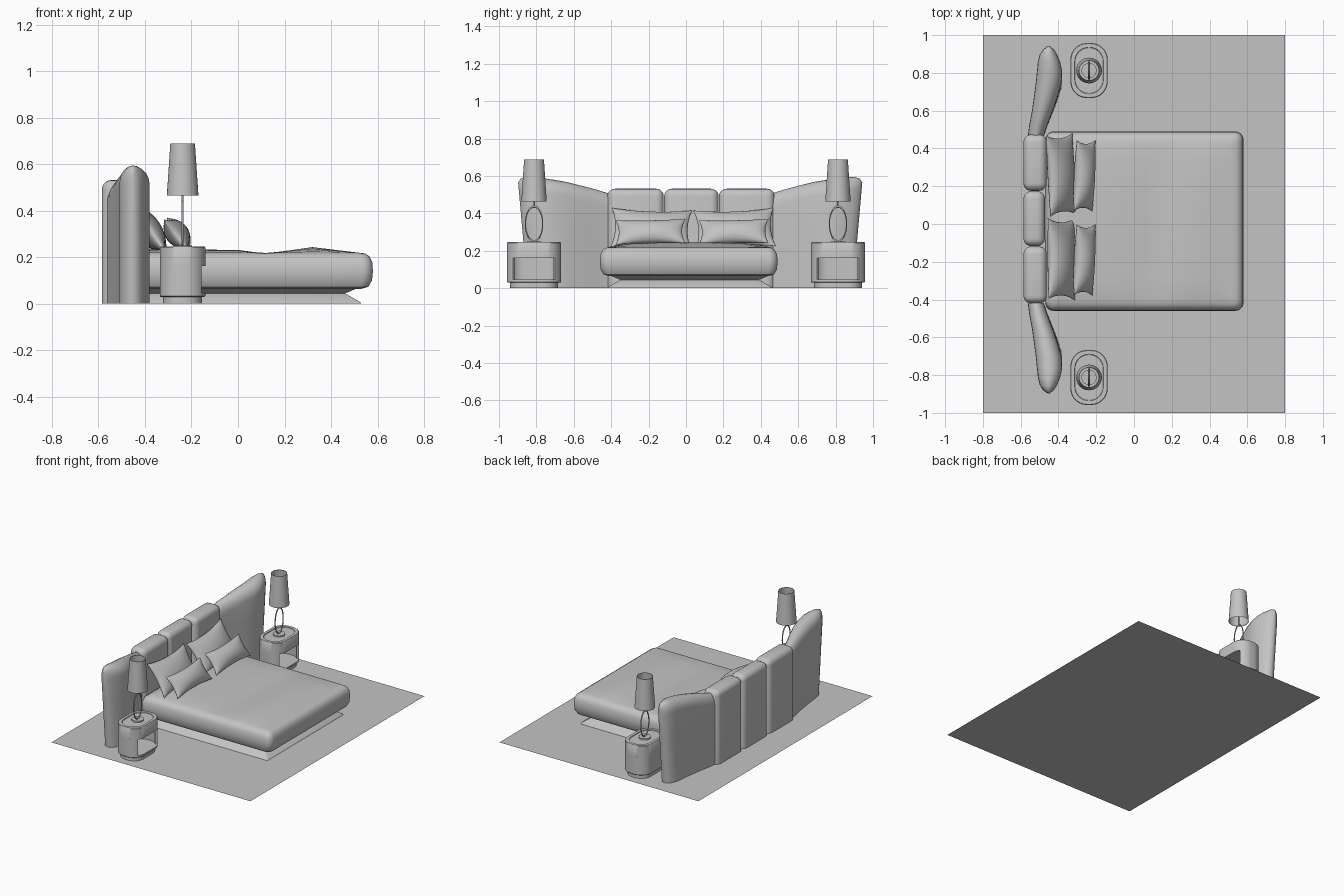
import bpy, bmesh, math
from mathutils import Vector, Matrix

if "Cube" in bpy.data.objects:
    bpy.data.objects.remove(bpy.data.objects["Cube"])

grey = bpy.data.materials.new("warm_grey")
grey.diffuse_color = (0.55, 0.55, 0.55, 1)
grey.use_nodes = True
grey.node_tree.nodes["Principled BSDF"].inputs["Base Color"].default_value = grey.diffuse_color


def finish(bm, name, angle=40):
    bmesh.ops.recalc_face_normals(bm, faces=bm.faces)
    me = bpy.data.meshes.new(name)
    bm.to_mesh(me)
    bm.free()
    ob = bpy.data.objects.new(name, me)
    bpy.context.collection.objects.link(ob)
    me.materials.append(grey)
    bpy.ops.object.select_all(action='DESELECT')
    ob.select_set(True)
    bpy.context.view_layer.objects.active = ob
    bpy.ops.object.shade_smooth_by_angle(angle=math.radians(angle))
    return ob


def rounded_rect(hx, hy, r, n=8):
    pts = []
    for k, (sx, sy) in enumerate([(1, 1), (-1, 1), (-1, -1), (1, -1)]):
        for i in range(n + 1):
            a = math.pi / 2 * (k + i / n)
            pts.append((sx * (hx - r) + r * math.cos(a), sy * (hy - r) + r * math.sin(a)))
    return pts


def loft(loops, caps=True):
    """Skin a list of equally long closed loops of 3D points."""
    bm = bmesh.new()
    rings = [[bm.verts.new(p) for p in lp] for lp in loops]
    n = len(rings[0])
    for a, b in zip(rings, rings[1:]):
        for i in range(n):
            bm.faces.new((a[i], a[(i + 1) % n], b[(i + 1) % n], b[i]))
    if caps:
        bm.faces.new(rings[0])
        bm.faces.new(rings[-1])
    return bm


def slab(cx, cy, hx, hy, r, profile, n=8):
    """Rounded rectangle lofted through (inset, z) steps."""
    return loft([[(cx + x, cy + y, z) for x, y in
                  rounded_rect(hx - d, hy - d, max(r - d * 0.5, 0.004), n)] for d, z in profile])


def cut(bm, co, no, clear=False):
    bmesh.ops.bisect_plane(bm, geom=bm.verts[:] + bm.edges[:] + bm.faces[:],
                           plane_co=co, plane_no=no, clear_inner=clear)


def lerp_table(t, table):
    for (a, va), (b, vb) in zip(table, table[1:]):
        if t <= b:
            return va + (vb - va) * max(0, (t - a) / (b - a))
    return table[-1][1]


# floor
bm = bmesh.new()
bmesh.ops.create_grid(bm, x_segments=1, y_segments=1, size=1)
bmesh.ops.scale(bm, vec=(0.8, 1, 1), verts=bm.verts)
finish(bm, "floor")

# bed base with a pinched waist
finish(slab(0.03, 0.02, 0.50, 0.44, 0.012,
            [(0, 0.001), (0.005, 0.008), (0.07, 0.045), (0.01, 0.07)], 3), "bed_base", 25)

# mattress with a gently uneven cover
bm = slab(0.055, 0.015, 0.525, 0.475, 0.045,
          [(0.05, 0.065), (0.02, 0.073), (0.004, 0.1), (0, 0.14), (0.003, 0.18),
           (0.015, 0.205), (0.035, 0.217), (0.06, 0.22)])
for x in (-0.35, -0.2, 0, 0.06, 0.12, 0.22, 0.32, 0.42):
    cut(bm, (x, 0, 0), (1, 0, 0))
for y in (-0.3, -0.15, 0.015, 0.18, 0.33):
    cut(bm, (0, y, 0), (0, 1, 0))
bumps = [(-0.45, 0.016), (0, 0.012), (0.12, -0.004), (0.32, 0.024), (0.52, 0)]
for v in bm.verts:
    if v.co.z > 0.219:
        w = max(0, 1 - (abs(v.co.y - 0.015) / 0.44) ** 4)
        v.co.z += lerp_table(v.co.x, bumps) * w
finish(bm, "mattress")

# three padded headboard panels
for i, (y0, y1, xf) in enumerate([(-0.42, -0.119, -0.462), (-0.117, 0.174, -0.472), (0.176, 0.474, -0.462)]):
    bm = bmesh.new()
    bmesh.ops.create_cube(bm, size=1)
    for v in bm.verts:
        v.co = (-0.585 if v.co.x < 0 else xf, y0 if v.co.y < 0 else y1, -0.1 if v.co.z < 0 else 0.532)
    bmesh.ops.bevel(bm, geom=bm.edges[:], offset=0.04, segments=5, profile=0.5, affect='EDGES')
    cut(bm, (0, 0, 0.001), (0, 0, 1), True)
    bmesh.ops.holes_fill(bm, edges=[e for e in bm.edges if e.is_boundary])
    finish(bm, f"headboard_panel_{i + 1}")

# flared headboard wings: (distance from bed centre, x middle, half thickness, height)
stations = [(0.44, -0.520, 0.042, 0.508), (0.50, -0.507, 0.048, 0.527), (0.58, -0.485, 0.055, 0.548),
            (0.66, -0.466, 0.063, 0.568), (0.73, -0.452, 0.068, 0.580), (0.79, -0.447, 0.067, 0.589),
            (0.84, -0.450, 0.059, 0.595), (0.88, -0.453, 0.046, 0.595), (0.907, -0.453, 0.03, 0.586),
            (0.92, -0.452, 0.01, 0.565)]
for side, label in ((1, "left"), (-1, "right")):
    loops = []
    for d, xc, ht, top in stations:
        arc = [(math.cos(a), math.sin(a)) for a in (math.pi * k / 10 for k in range(11))]
        prof = [(1, 0.001), (1, 0.2), (1, 0.35)] + [(c, top - 0.075 + 0.075 * s) for c, s in arc] \
            + [(-1, 0.35), (-1, 0.2), (-1, 0.001)]
        t = (d - 0.44) / 0.48
        loops.append([(xc + ht * c, 0.0225 + side * (d - 0.05 * t * (1 - z / top)), z) for c, z in prof])
    finish(loft(loops), f"headboard_wing_{label}", 50)


# pillows: pinched outline, swollen middle
def pillow(name, loc, w, h, t, lean, yaw=0.0, roll=0.0, n=14):
    bm = bmesh.new()
    for s in (1, -1):
        grid = []
        for i in range(n + 1):
            row = []
            for j in range(n + 1):
                u, v = (-math.cos(math.pi * k / n) for k in (i, j))
                row.append(bm.verts.new((s * t * ((1 - u * u) * (1 - v * v)) ** 0.55,
                                         w * u * (1 - 0.1 * (1 - v * v)),
                                         h * v * (1 - 0.17 * (1 - u * u)))))
            grid.append(row)
        for i in range(n):
            for j in range(n):
                bm.faces.new((grid[i][j], grid[i + 1][j], grid[i + 1][j + 1], grid[i][j + 1]))
    bmesh.ops.remove_doubles(bm, verts=bm.verts, dist=0.0005)
    bm.transform(Matrix.Translation(loc) @ Matrix.Rotation(yaw, 4, 'Z')
                 @ Matrix.Rotation(-lean, 4, 'Y') @ Matrix.Rotation(roll, 4, 'X'))
    finish(bm, name, 80)


for i, y in enumerate((-0.19, 0.255)):
    sign = 1 if i else -1
    pillow(f"back_pillow_{i + 1}", (-0.385, y + 0.005, 0.32), 0.215, 0.125, 0.055, 0.6, 0.03, sign * 0.04)
    pillow(f"lumbar_pillow_{i + 1}", (-0.262, y, 0.302), 0.188, 0.082, 0.05, 0.65, -0.06, 0.03)

# nightstands and lamps
X = -0.238
for side, label in ((1, "left"), (-1, "right")):
    y = side * 0.8125
    finish(slab(X, y, 0.084, 0.128, 0.075, [(0, 0.001), (0, 0.032)]), f"nightstand_plinth_{label}")
    finish(slab(X, y, 0.098, 0.145, 0.085, [(0.004, 0.03), (0, 0.034), (0, 0.046)]), f"nightstand_shelf_{label}")
    finish(slab(X, y, 0.098, 0.145, 0.085,
                [(0, 0.163), (0, 0.242), (0.003, 0.246), (0.022, 0.246), (0.024, 0.241)]),
           f"nightstand_drawer_{label}")
    # wall wraps round the back and leaves the bed-foot side open
    pts = rounded_rect(0.098, 0.145, 0.085, 12)
    path = [Vector(p) for p in pts if p[0] < 0.082]
    inner = [Vector((p.x * 0.86, p.y * 0.9)) for p in path]
    outline = path + inner[::-1]
    bm = loft([[(X + p.x, y + p.y, z) for p in outline] for z in (0.044, 0.165)])
    finish(bm, f"nightstand_wall_{label}")

    # lamp foot and stem
    for name, r, z0, z1 in (("lamp_foot", 0.04, 0.241, 0.251), ("lamp_stem", 0.004, 0.435, 0.5)):
        finish(slab(X, y, r, r, r, [(0, z0), (0, z1)]), f"{name}_{label}")
    # lamp ring
    bpy.ops.mesh.primitive_torus_add(major_segments=40, minor_segments=8, major_radius=0.07, minor_radius=0.0045)
    ring = bpy.context.object
    ring.name = f"lamp_ring_{label}"
    ring.data.transform(Matrix.Translation((X, y, 0.344)) @ Matrix.Diagonal((1, 0.66, 1.32, 1))
                        @ Matrix.Rotation(math.pi / 2, 4, 'Y'))
    ring.data.materials.append(grey)
    bpy.ops.object.shade_smooth()
    # open tapered shade
    circle = [(math.cos(a), math.sin(a)) for a in (math.tau * k / 32 for k in range(32))]
    steps = [(0.066, 0.466), (0.068, 0.465), (0.053, 0.689), (0.051, 0.689), (0.066, 0.466)]
    bm = loft([[(X + r * c, y + r * s, z) for c, s in circle] for r, z in steps], caps=False)
    bmesh.ops.remove_doubles(bm, verts=bm.verts, dist=0.0001)
    finish(bm, f"lamp_shade_{label}")
